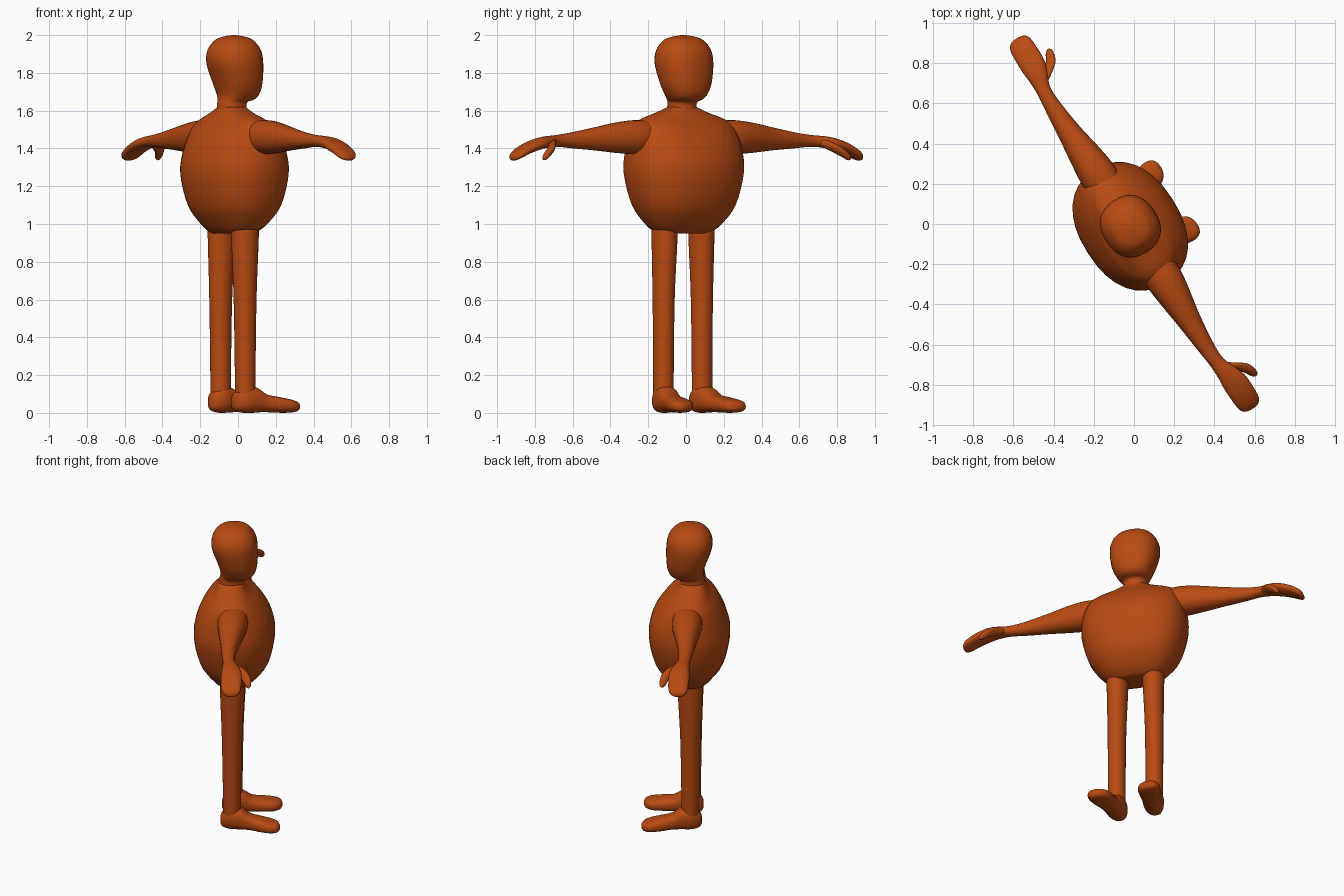
import bpy, bmesh, math

TURN = math.radians(32.5)   # the figure faces diagonally
SIDES = 32
STEPS = 4

clay = bpy.data.materials.new("burnt_orange")
clay.diffuse_color = (0.48, 0.068, 0.006, 1)


def smooth_rows(rows):
    """Catmull-Rom interpolation between cross-sections."""
    out = []
    for i in range(len(rows) - 1):
        a, b = rows[max(i - 1, 0)], rows[i]
        c, d = rows[i + 1], rows[min(i + 2, len(rows) - 1)]
        for s in range(STEPS):
            t = s / STEPS
            out.append([0.5 * (2 * q + (r - p) * t + (2 * p - 5 * q + 4 * r - w) * t * t
                               + (3 * q - p - 3 * r + w) * t ** 3)
                        for p, q, r, w in zip(a, b, c, d)])
    out.append(rows[-1])
    return out


def loft(name, axis, rows, power=2.0, side=1):
    """Rows: position along axis, two centre offsets, two radii."""
    bm = bmesh.new()
    others = [k for k in range(3) if k != axis]
    rings = []
    for t, c1, c2, r1, r2 in smooth_rows(rows):
        ring = []
        for k in range(SIDES):
            ang = 2 * math.pi * k / SIDES
            cs, sn = math.cos(ang), math.sin(ang)
            p = [0, 0, 0]
            p[axis] = t
            p[others[0]] = c1 + r1 * math.copysign(abs(cs) ** (2 / power), cs)
            p[others[1]] = c2 + r2 * math.copysign(abs(sn) ** (2 / power), sn)
            p[1] *= side
            ring.append(bm.verts.new(p))
        rings.append(ring)
    for a, b in zip(rings, rings[1:]):
        for k in range(SIDES):
            n = (k + 1) % SIDES
            bm.faces.new((a[k], a[n], b[n], b[k]))
    bm.faces.new(rings[0])
    bm.faces.new(rings[-1])
    bmesh.ops.recalc_face_normals(bm, faces=bm.faces[:])
    for f in bm.faces:
        f.smooth = True
    me = bpy.data.meshes.new(name)
    bm.to_mesh(me)
    bm.free()
    me.materials.append(clay)
    ob = bpy.data.objects.new(name, me)
    ob.rotation_euler.z = TURN
    bpy.context.collection.objects.link(ob)
    return ob


# Round torso with sloping shoulders
loft("torso", 2, [
    (0.95, -0.03, 0, 0.08, 0.13), (0.96, -0.03, 0, 0.10, 0.165),
    (1.00, -0.025, 0, 0.145, 0.215), (1.10, -0.022, 0, 0.215, 0.285),
    (1.27, -0.022, 0, 0.25, 0.33), (1.40, -0.022, 0, 0.225, 0.325),
    (1.50, -0.03, 0, 0.165, 0.305), (1.55, -0.035, 0, 0.115, 0.26),
    (1.59, -0.04, 0, 0.085, 0.15), (1.62, -0.04, 0, 0.07, 0.075)], 2.3)

# Head with flat face, chin and short neck
loft("head_and_neck", 2, [
    (1.56, -0.04, 0, 0.085, 0.085), (1.61, -0.04, 0, 0.076, 0.076),
    (1.645, -0.036, 0, 0.076, 0.076), (1.66, -0.012, 0, 0.096, 0.09),
    (1.69, 0.0, 0, 0.108, 0.112), (1.75, -0.003, 0, 0.123, 0.137),
    (1.85, -0.02, 0, 0.141, 0.153), (1.92, -0.024, 0, 0.133, 0.143),
    (1.97, -0.025, 0, 0.098, 0.108), (1.99, -0.025, 0, 0.06, 0.066),
    (2.0, -0.025, 0, 0.012, 0.012)], 2.3)

for side, label in ((1, "left"), (-1, "right")):
    # Arm tapering to the wrist, ending in a drooping mitten hand
    loft(label + "_arm", 1, [
        (0.20, -0.02, 1.46, 0.09, 0.085), (0.31, -0.02, 1.46, 0.093, 0.09),
        (0.42, -0.022, 1.457, 0.08, 0.081), (0.55, -0.026, 1.451, 0.06, 0.062),
        (0.70, -0.027, 1.443, 0.043, 0.042), (0.80, -0.022, 1.44, 0.037, 0.031),
        (0.87, -0.008, 1.434, 0.05, 0.031), (0.93, 0.0, 1.423, 0.062, 0.031),
        (1.00, 0.002, 1.40, 0.063, 0.03), (1.06, 0.003, 1.37, 0.058, 0.027),
        (1.085, 0.003, 1.355, 0.04, 0.019), (1.093, 0.003, 1.35, 0.012, 0.006)], 2.2, side)
    # Thumb
    loft(label + "_thumb", 1, [
        (0.83, 0.01, 1.432, 0.012, 0.014), (0.86, 0.035, 1.42, 0.032, 0.022),
        (0.89, 0.07, 1.40, 0.034, 0.024), (0.92, 0.092, 1.38, 0.026, 0.024),
        (0.95, 0.103, 1.358, 0.019, 0.02), (0.965, 0.106, 1.348, 0.006, 0.007)], 2, side)
    # Leg
    loft(label + "_leg", 2, [
        (0.05, -0.032, 0.121, 0.055, 0.055), (0.2, -0.032, 0.121, 0.055, 0.054),
        (0.6, -0.032, 0.12, 0.062, 0.057), (0.9, -0.03, 0.116, 0.075, 0.065),
        (1.05, -0.03, 0.114, 0.08, 0.068)], 2, side)
    # Foot, toes turned slightly outward
    loft(label + "_foot", 0, [
        (-0.102, 0.115, 0.055, 0.015, 0.025), (-0.088, 0.115, 0.06, 0.042, 0.048),
        (-0.04, 0.118, 0.07, 0.062, 0.07), (0.02, 0.125, 0.07, 0.063, 0.068),
        (0.08, 0.135, 0.052, 0.06, 0.048), (0.15, 0.15, 0.043, 0.068, 0.042),
        (0.21, 0.16, 0.037, 0.069, 0.036), (0.25, 0.167, 0.034, 0.049, 0.027),
        (0.265, 0.17, 0.033, 0.016, 0.011)], 2.5, side)
